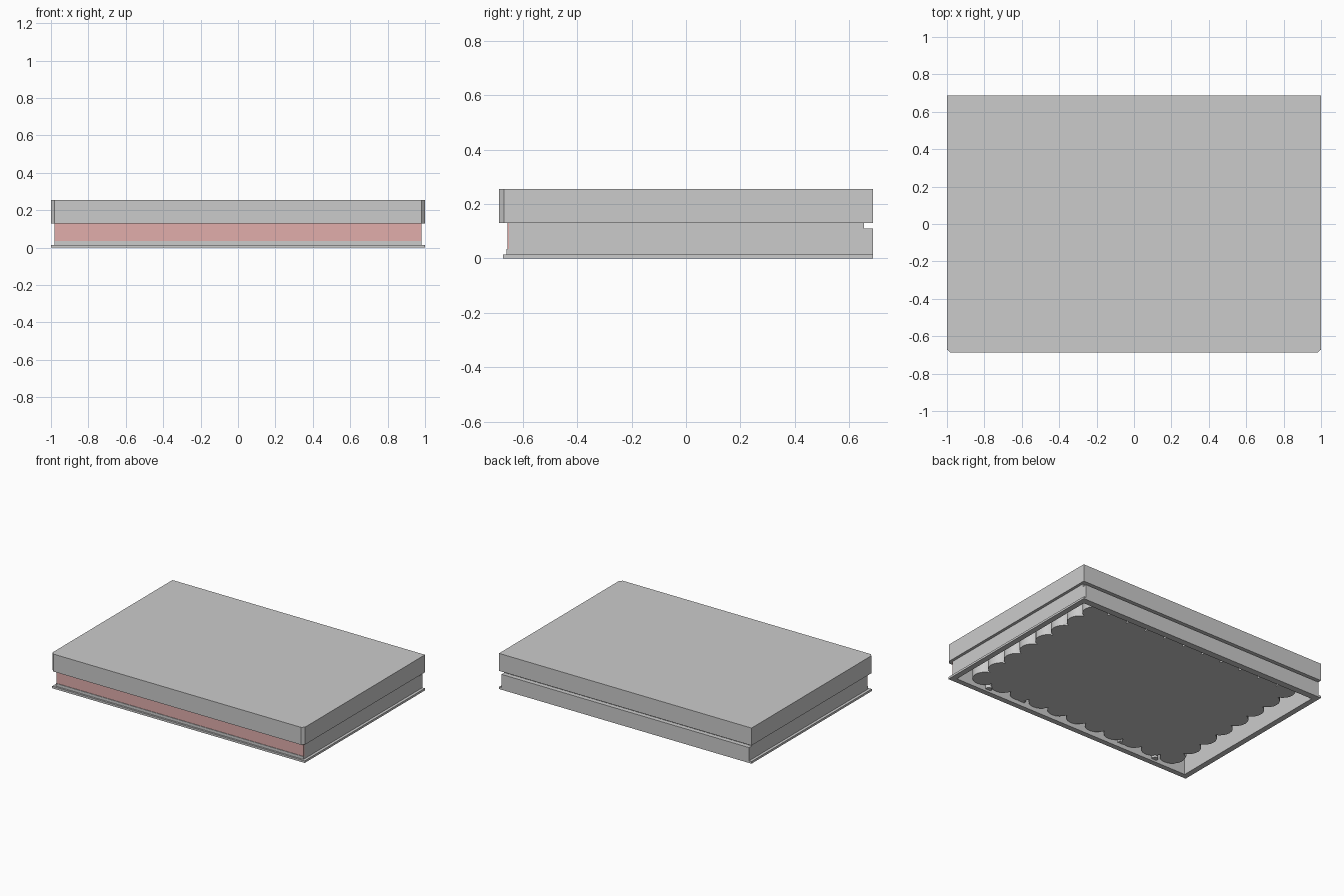
import bpy, bmesh, math

if "Cube" in bpy.data.objects:
    bpy.data.objects.remove(bpy.data.objects["Cube"])


def finish(bm, name):
    bmesh.ops.recalc_face_normals(bm, faces=bm.faces)
    me = bpy.data.meshes.new(name)
    bm.to_mesh(me)
    bm.free()
    ob = bpy.data.objects.new(name, me)
    bpy.context.collection.objects.link(ob)
    return ob


def outline(x, y0, y1, c=0.0):
    """Rectangle with optional chamfered front corners."""
    if c:
        return [(-x + c, y0), (x - c, y0), (x, y0 + c), (x, y1), (-x, y1), (-x, y0 + c)]
    return [(-x, y0), (x, y0), (x, y1), (-x, y1)]


def prism(name, pts, z0, z1):
    bm = bmesh.new()
    lo = [bm.verts.new((x, y, z0)) for x, y in pts]
    hi = [bm.verts.new((x, y, z1)) for x, y in pts]
    bm.faces.new(lo)
    bm.faces.new(hi)
    n = len(pts)
    for i in range(n):
        j = (i + 1) % n
        bm.faces.new((lo[i], lo[j], hi[j], hi[i]))
    return finish(bm, name)


def frame(name, outer, inner, z0, z1):
    """Open ring of walls between two outlines."""
    bm = bmesh.new()
    rings = [[bm.verts.new((x, y, z)) for x, y in pts]
             for pts, z in ((outer, z0), (outer, z1), (inner, z1), (inner, z0))]
    n = len(outer)
    for k in range(4):
        a, b = rings[k], rings[(k + 1) % 4]
        for i in range(n):
            j = (i + 1) % n
            bm.faces.new((a[i], a[j], b[j], b[i]))
    return finish(bm, name)


def box(name, x0, x1, y0, y1, z0, z1):
    return prism(name, [(x0, y0), (x1, y0), (x1, y1), (x0, y1)], z0, z1)


def circle(cx, cy, r, n=16):
    return [(cx + r * math.cos(2 * math.pi * i / n), cy + r * math.sin(2 * math.pi * i / n))
            for i in range(n)]


# Lid: top sheet and thick side walls with clipped front corners
C = 0.018
prism("lid_top", outline(1, -0.687, 0.687, C), 0.235, 0.255)
frame("lid_wall", outline(1, -0.687, 0.687, C), outline(0.96, -0.635, 0.64, C), 0.13, 0.235)

# Base walls, back strip below the groove, and bottom flange
frame("base_wall", outline(0.98, -0.65, 0.655), outline(0.96, -0.635, 0.64), 0.015, 0.13)
box("back_strip", -0.98, 0.98, 0.655, 0.687, 0.015, 0.11)
frame("bottom_flange", outline(1, -0.673, 0.687), outline(0.96, -0.635, 0.64), 0, 0.015)

# Coloured front panel with a grey sill
pink = bpy.data.materials.new("pink")
pink.diffuse_color = (0.75, 0.42, 0.41, 1)
pink.use_nodes = True
pink.node_tree.nodes["Principled BSDF"].inputs["Base Color"].default_value = pink.diffuse_color
panel = box("front_panel", -0.98, 0.98, -0.656, -0.65, 0.035, 0.13)
panel.data.materials.append(pink)
box("front_sill", -0.98, 0.98, -0.66, -0.65, 0.015, 0.035)

# Inner block with a scalloped outline made of half-round bumps
NX, NY, P, R = 11, 8, 0.158, 0.083
HX, HY = (NX - 1) * P / 2, (NY - 1) * P / 2
a0 = math.acos(P / 2 / R)
scallop = []


def bump(cx, cy, start, end, steps):
    for i in range(steps + 1):
        if i == steps:
            continue
        a = start + (end - start) * i / steps
        scallop.append((cx + R * math.cos(a), cy + R * math.sin(a)))


sides = [((-HX, -HY), (1, 0), NX, -math.pi), ((HX, -HY), (0, 1), NY, -math.pi / 2),
         ((HX, HY), (-1, 0), NX, 0), ((-HX, HY), (0, -1), NY, math.pi / 2)]
for (sx, sy), (dx, dy), n, base in sides:
    # corner bump wraps round, the others span half a turn
    bump(sx, sy, base - math.pi / 2 + a0, base + math.pi - a0, 12)
    for i in range(1, n - 1):
        bump(sx + dx * P * i, sy + dy * P * i, base + a0, base + math.pi - a0, 8)
block = prism("scalloped_block", scallop, 0.03, 0.235)
bpy.context.view_layer.objects.active = block
block.select_set(True)
bpy.ops.object.shade_smooth_by_angle(angle=math.radians(35))

# Small posts and clips on the inner long walls, mirrored
for s in (-1, 1):
    prism("wall_post", circle(s * 0.70, -0.625, 0.022), 0.015, 0.235)
    for y in (-0.635, 0.64):
        d = 0.022 if y < 0 else -0.022
        y0, y1 = sorted((y, y + d))
        box("wall_clip", s * 0.42 - 0.025, s * 0.42 + 0.025, y0, y1, 0.03, 0.235)
